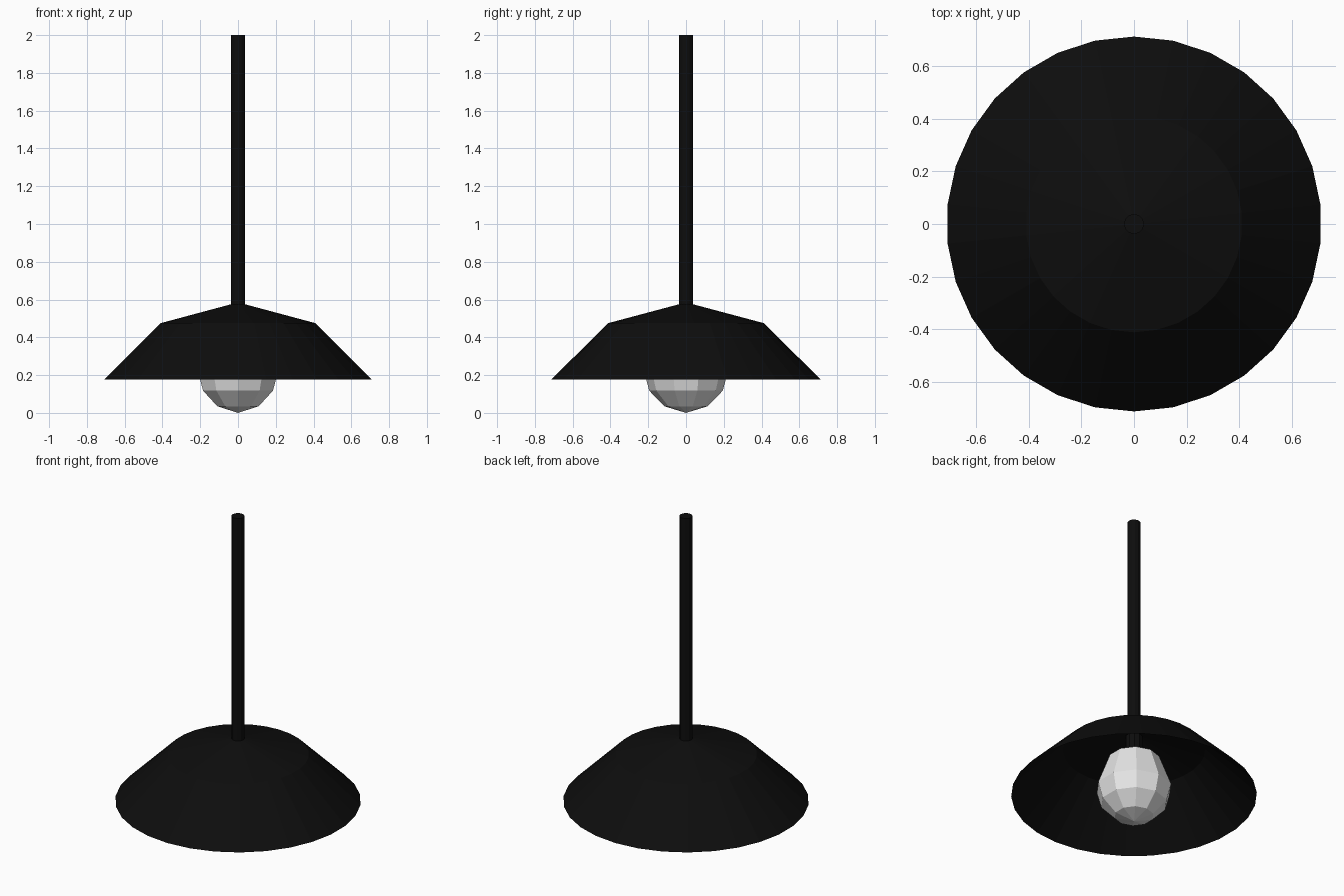
import bpy
import bmesh
from math import sin, cos, tau

cube = bpy.data.objects.get("Cube")
if cube:
    bpy.data.objects.remove(cube)


def make_material(name, rgb):
    colour = (*rgb, 1)
    mat = bpy.data.materials.new(name)
    mat.use_nodes = True
    mat.diffuse_color = colour
    node = next(n for n in mat.node_tree.nodes if n.type == "BSDF_PRINCIPLED")
    node.inputs["Base Color"].default_value = colour
    return mat


def lathe(name, profile, sides, mat):
    """Turn a top-to-bottom (radius, height) profile about z; radius 0 is a pole."""
    bm = bmesh.new()
    rings = []
    for r, z in profile:
        if r == 0:
            rings.append([bm.verts.new((0, 0, z))] * sides)
        else:
            angles = [tau * i / sides for i in range(sides)]
            rings.append([bm.verts.new((r * sin(a), r * cos(a), z)) for a in angles])
    for upper, lower in zip(rings, rings[1:]):
        for i in range(sides):
            j = (i + 1) % sides
            corners = [upper[i], upper[j], lower[j], lower[i]]
            bm.faces.new(list(dict.fromkeys(corners)))
    bmesh.ops.recalc_face_normals(bm, faces=bm.faces[:])
    mesh = bpy.data.meshes.new(name)
    bm.to_mesh(mesh)
    bm.free()
    mesh.materials.append(mat)
    obj = bpy.data.objects.new(name, mesh)
    bpy.context.collection.objects.link(obj)
    return obj


black = make_material("matte black", (0.004, 0.004, 0.004))
white = make_material("bulb white", (0.8, 0.8, 0.8))

# Hanging rod
lathe("rod", [(0, 2), (0.038, 2), (0.038, 0.56), (0, 0.56)], 12, black)

# Open shade with a shallow cap and a flared skirt
lathe("shade", [(0, 0.585), (0.412, 0.475), (0.713, 0.177)], 30, black)

# Socket joining the bulb to the shade
lathe("socket", [(0, 0.57), (0.05, 0.565), (0.05, 0.44), (0, 0.44)], 10, black)

# Faceted bulb, rounded below and tapering upward
bulb_profile = [(0, 0.46), (0.06, 0.45), (0.15, 0.415), (0.222, 0.22),
                (0.195, 0.118), (0.115, 0.035), (0, 0)]
lathe("bulb", bulb_profile, 10, white)
